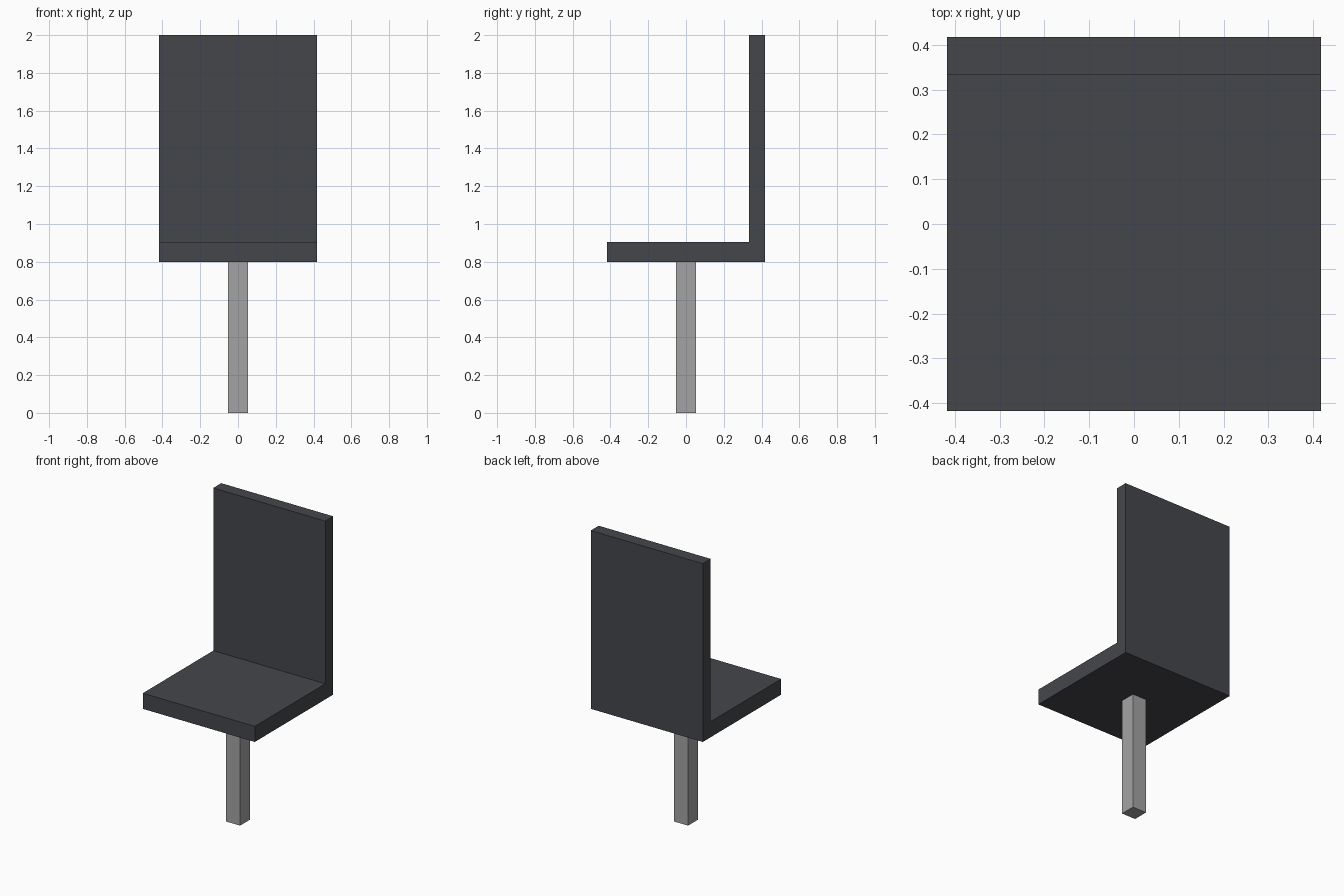
import bpy, bmesh

if "Cube" in bpy.data.objects:
    bpy.data.objects.remove(bpy.data.objects["Cube"])


def material(name, rgb):
    m = bpy.data.materials.new(name)
    m.diffuse_color = (*rgb, 1.0)
    m.use_nodes = True
    m.node_tree.nodes["Principled BSDF"].inputs["Base Color"].default_value = m.diffuse_color
    return m


def extrude_profile(name, points, axis_vec, mat):
    """Solid made by sweeping a flat outline along a vector."""
    bm = bmesh.new()
    face = bm.faces.new([bm.verts.new(p) for p in points])
    ext = bmesh.ops.extrude_face_region(bm, geom=[face], use_keep_orig=True)
    verts = [g for g in ext["geom"] if isinstance(g, bmesh.types.BMVert)]
    bmesh.ops.translate(bm, verts=verts, vec=axis_vec)
    bmesh.ops.recalc_face_normals(bm, faces=bm.faces)
    mesh = bpy.data.meshes.new(name)
    bm.to_mesh(mesh)
    bm.free()
    mesh.materials.append(mat)
    obj = bpy.data.objects.new(name, mesh)
    bpy.context.collection.objects.link(obj)
    return obj


dark = material("dark grey", (0.058, 0.062, 0.070))
metal = material("light grey", (0.37, 0.37, 0.37))

W = 0.417      # half width and depth of the seat
BACK = 0.333   # front of the backrest
P = 0.052      # half width of the post

# Seat and backrest: one L-shaped side profile swept across x
side = [(-W, 0.80), (W, 0.80), (W, 2.0), (BACK, 2.0), (BACK, 0.905), (-W, 0.905)]
extrude_profile("seat_and_backrest", [(-W, y, z) for y, z in side], (2 * W, 0, 0), dark)

# Square support post
base = [(-P, -P, 0), (P, -P, 0), (P, P, 0), (-P, P, 0)]
extrude_profile("post", base, (0, 0, 0.80), metal)
